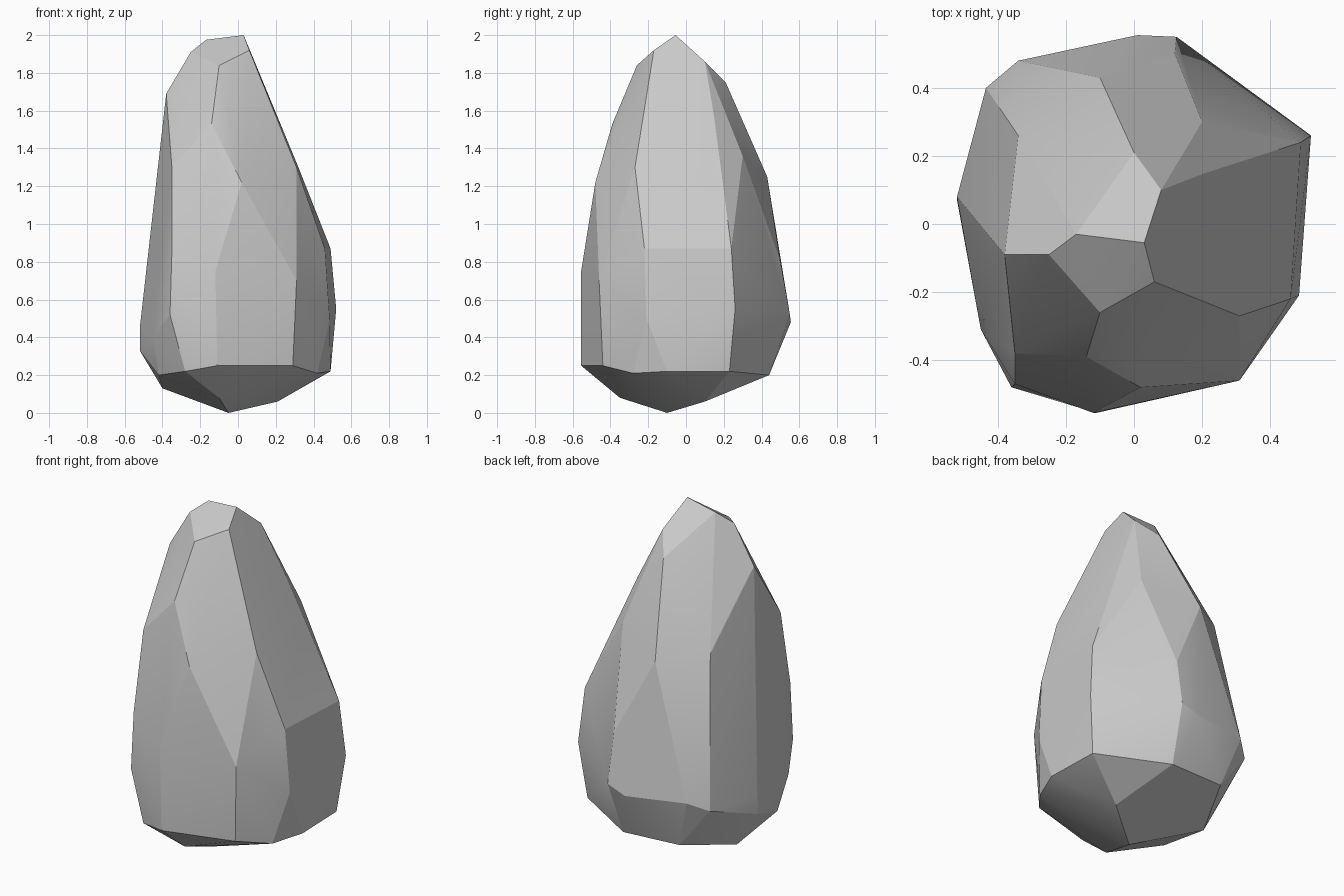
import bpy, bmesh, math

# Key corners of the faceted boulder, grouped by height
FOOT = [(-.05, -.10, 0), (.21, .10, .06), (-.10, -.35, .08), (-.40, .10, .13)]
LOWER_RIM = [(-.28, -.48, .22), (-.11, -.555, .25), (.29, -.44, .25),
             (.42, -.28, .21), (.49, -.10, .22), (.48, .23, .22),
             (.10, .44, .20), (-.25, .42, .21), (-.42, -.25, .20)]
BELLY = [(-.52, .07, .33), (-.52, .08, .45), (-.435, .40, .45),
         (-.34, .48, .50), (.01, .555, .48), (.125, .55, .52),
         (.52, .26, .55), (.485, -.21, .50), (-.45, -.31, .40),
         (-.36, -.48, .52)]
SHOULDER = [(-.12, -.555, .75), (.31, -.46, .70), (.49, .24, .87),
            (.46, -.22, .87), (.12, .50, .80), (-.35, -.47, .85)]
UPPER = [(.02, -.48, 1.22), (-.35, -.38, 1.30), (.31, -.27, 1.30),
         (.32, .15, 1.30), (-.10, .43, 1.25), (-.34, .26, 1.30),
         (.20, .30, 1.36)]
CROWN = [(-.14, -.39, 1.53), (.21, .15, 1.56), (-.38, -.09, 1.69),
         (.19, -.22, 1.60), (0, .21, 1.75)]
PEAK = [(-.10, -.26, 1.84), (.06, -.17, 1.92), (.08, .10, 1.86),
        (-.25, -.09, 1.91), (-.17, -.03, 1.975), (.03, -.055, 2.0)]

# Wrap the corners into one closed stone
bm = bmesh.new()
for p in FOOT + LOWER_RIM + BELLY + SHOULDER + UPPER + CROWN + PEAK:
    bm.verts.new(p)
hull = bmesh.ops.convex_hull(bm, input=bm.verts[:])
loose = [v for v in bm.verts if not v.link_faces]
bmesh.ops.delete(bm, geom=loose, context='VERTS')
# Merge nearly flat triangles into broad facets
bmesh.ops.dissolve_limit(bm, angle_limit=math.radians(4),
                         verts=bm.verts[:], edges=bm.edges[:])
bmesh.ops.recalc_face_normals(bm, faces=bm.faces[:])

mesh = bpy.data.meshes.new("boulder")
bm.to_mesh(mesh)
bm.free()
boulder = bpy.data.objects.new("boulder", mesh)
bpy.context.collection.objects.link(boulder)

# Soft blends between shallow facets, crisp ridges elsewhere
bpy.context.view_layer.objects.active = boulder
boulder.select_set(True)
bpy.ops.object.shade_smooth_by_angle(angle=math.radians(16))
